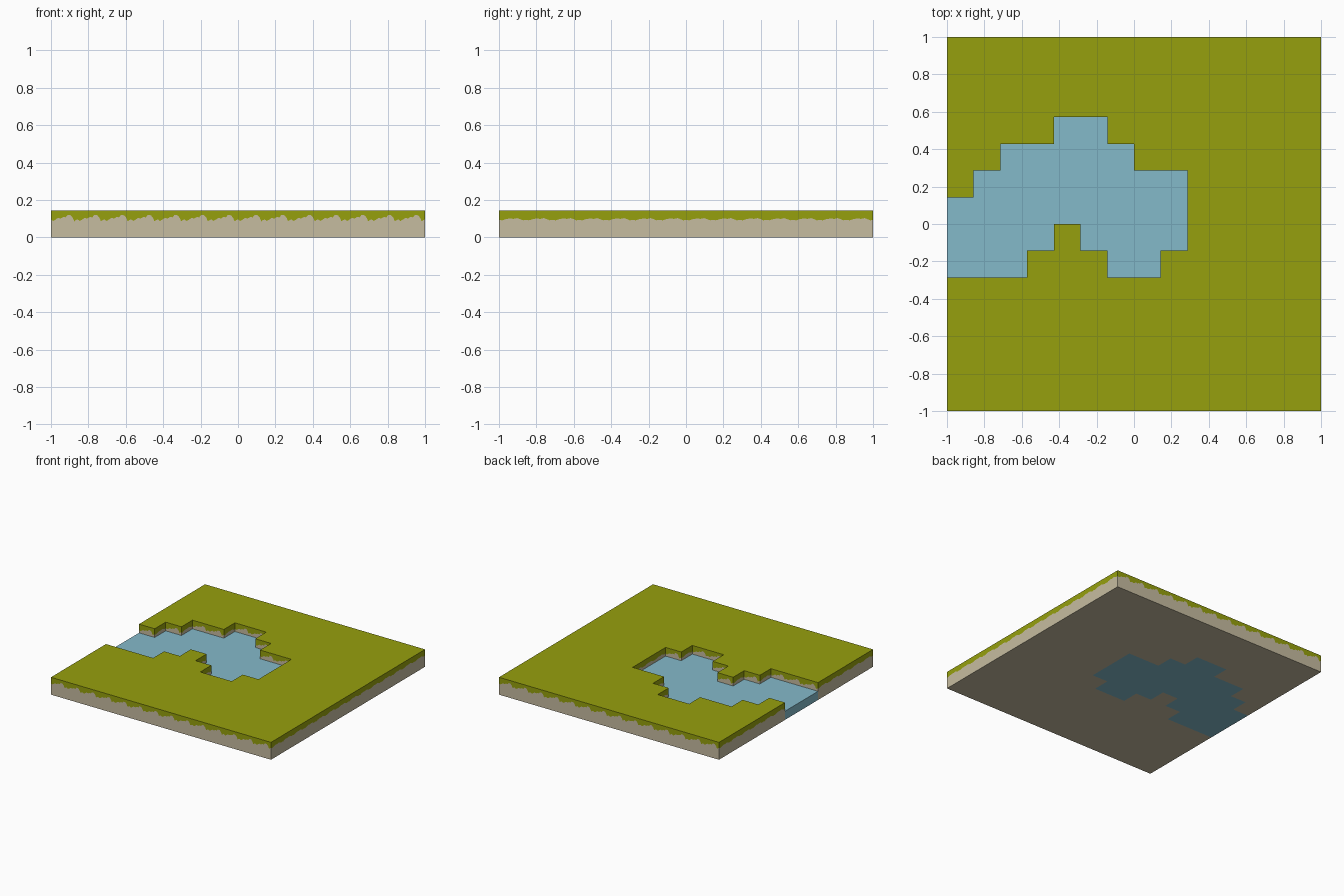
import bpy, bmesh
from mathutils import Vector

if "Cube" in bpy.data.objects:
    bpy.data.objects.remove(bpy.data.objects["Cube"])

N = 14                    # tiles per side
C = 2 / N                 # tile size
TOP, WATER = C, C / 2     # land and water heights

# Pond extent (first row, end row) per column, counted in tiles from y = 0
POND = [(-2, 1), (-2, 2), (-2, 3), (-1, 3), (0, 4), (-1, 4), (-2, 3), (-2, 2), (-1, 2)]

# Lower edge of the grass along one tile: (fraction of tile, z)
RAGGED = [(0, .096), (.08, .088), (.16, .094), (.26, .104), (.36, .101), (.46, .109),
          (.55, .107), (.62, .120), (.74, .118), (.82, .104), (.87, .086), (.94, .093), (1, .096)]
GENTLE = [(0, .094), (.12, .091), (.25, .097), (.4, .101), (.55, .099),
          (.68, .103), (.8, .097), (.9, .091), (1, .094)]


def material(name, rgb):
    m = bpy.data.materials.new(name)
    m.diffuse_color = (*rgb, 1)
    m.use_nodes = True
    m.node_tree.nodes["Principled BSDF"].inputs["Base Color"].default_value = m.diffuse_color
    return m


grass = material("grass_green", (.305, .352, .004))
earth = material("pale_earth", (.565, .503, .352))
blue = material("water_blue", (.231, .491, .591))


def build(name, cells, height, mats, fringe):
    """Solid made of square tiles; walls only where there is no neighbour tile."""
    bm = bmesh.new()

    def face(points, index):
        bm.faces.new([bm.verts.new(p) for p in points]).material_index = index

    for i, j in cells:
        x, y = -1 + i * C, j * C
        square = [(x, y), (x + C, y), (x + C, y + C), (x, y + C)]
        face([(*p, height) for p in square], 0)
        face([(*p, 0) for p in reversed(square)], len(mats) - 1)
        for k, (di, dj) in enumerate([(0, -1), (1, 0), (0, 1), (-1, 0)]):
            if (i + di, j + dj) in cells:
                continue
            a, b = Vector(square[k]), Vector(square[(k + 1) % 4])
            low = [(*a, 0), (*b, 0)]
            high = [(*b, height), (*a, height)]
            if not fringe:
                face(low + high, 0)
                continue
            # split the wall into earth below and a grass fringe above
            edge = [(*a.lerp(b, f), z) for f, z in (RAGGED if dj else GENTLE)]
            face(low + edge[::-1], 1)
            face(edge + high, 0)
    bmesh.ops.remove_doubles(bm, verts=bm.verts, dist=1e-5)
    mesh = bpy.data.meshes.new(name)
    bm.to_mesh(mesh)
    bm.free()
    for m in mats:
        mesh.materials.append(m)
    bpy.context.collection.objects.link(bpy.data.objects.new(name, mesh))


pond = {(i, j) for i, (lo, hi) in enumerate(POND) for j in range(lo, hi)}
land = {(i, j) for i in range(N) for j in range(-N // 2, N // 2)} - pond

build("land", land, TOP, [grass, earth], True)
build("water", pond, WATER, [blue], False)
